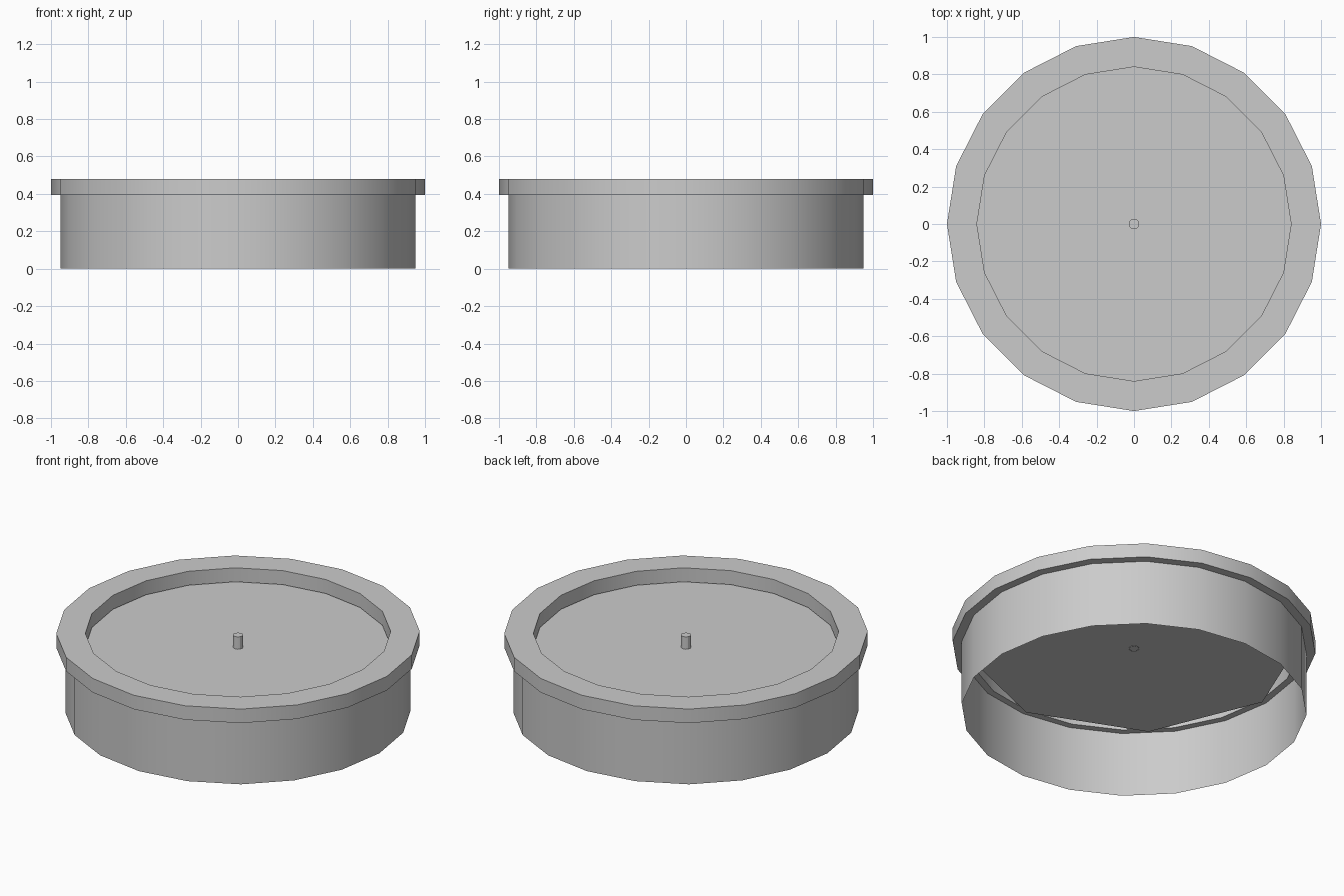
import bpy, bmesh, math

if "Cube" in bpy.data.objects:
    bpy.data.objects.remove(bpy.data.objects["Cube"])


def finish(name, bm):
    mesh = bpy.data.meshes.new(name)
    bm.to_mesh(mesh)
    bm.free()
    obj = bpy.data.objects.new(name, mesh)
    bpy.context.collection.objects.link(obj)
    bpy.ops.object.select_all(action='DESELECT')
    obj.select_set(True)
    bpy.context.view_layer.objects.active = obj
    bpy.ops.object.shade_smooth_by_angle(angle=math.radians(30))
    return obj


def lathe(name, profile, sides, cap_top=False):
    """Revolve (radius, z) points, listed bottom to top on the outside."""
    bm = bmesh.new()
    rings = []
    for r, z in profile:
        rings.append([bm.verts.new((r * math.cos(2 * math.pi * i / sides),
                                    r * math.sin(2 * math.pi * i / sides), z))
                      for i in range(sides)])
    for a, b in zip(rings, rings[1:]):
        for i in range(sides):
            j = (i + 1) % sides
            bm.faces.new((a[i], a[j], b[j], b[i]))
    if cap_top:
        bm.faces.new(rings[-1])
    return finish(name, bm)


# Open-bottomed basin wall
lathe("basin_wall", [(0.95, 0), (0.95, 0.395)], 20)

# Overhanging rim with a hollow underside
lathe("basin_rim", [(0.91, 0.48), (0.91, 0.395), (1.0, 0.395), (1.0, 0.48),
                    (0.84, 0.48), (0.84, 0.395)], 20)

# Eight-sided water sheet tucked under the rim
bm = bmesh.new()
bmesh.ops.create_circle(bm, cap_ends=True, radius=0.922, segments=8)
bmesh.ops.translate(bm, verts=bm.verts, vec=(0, 0, 0.39))
finish("water_surface", bm)

# Small central spout
lathe("spout", [(0.028, 0.387), (0.028, 0.465)], 12, cap_top=True)
